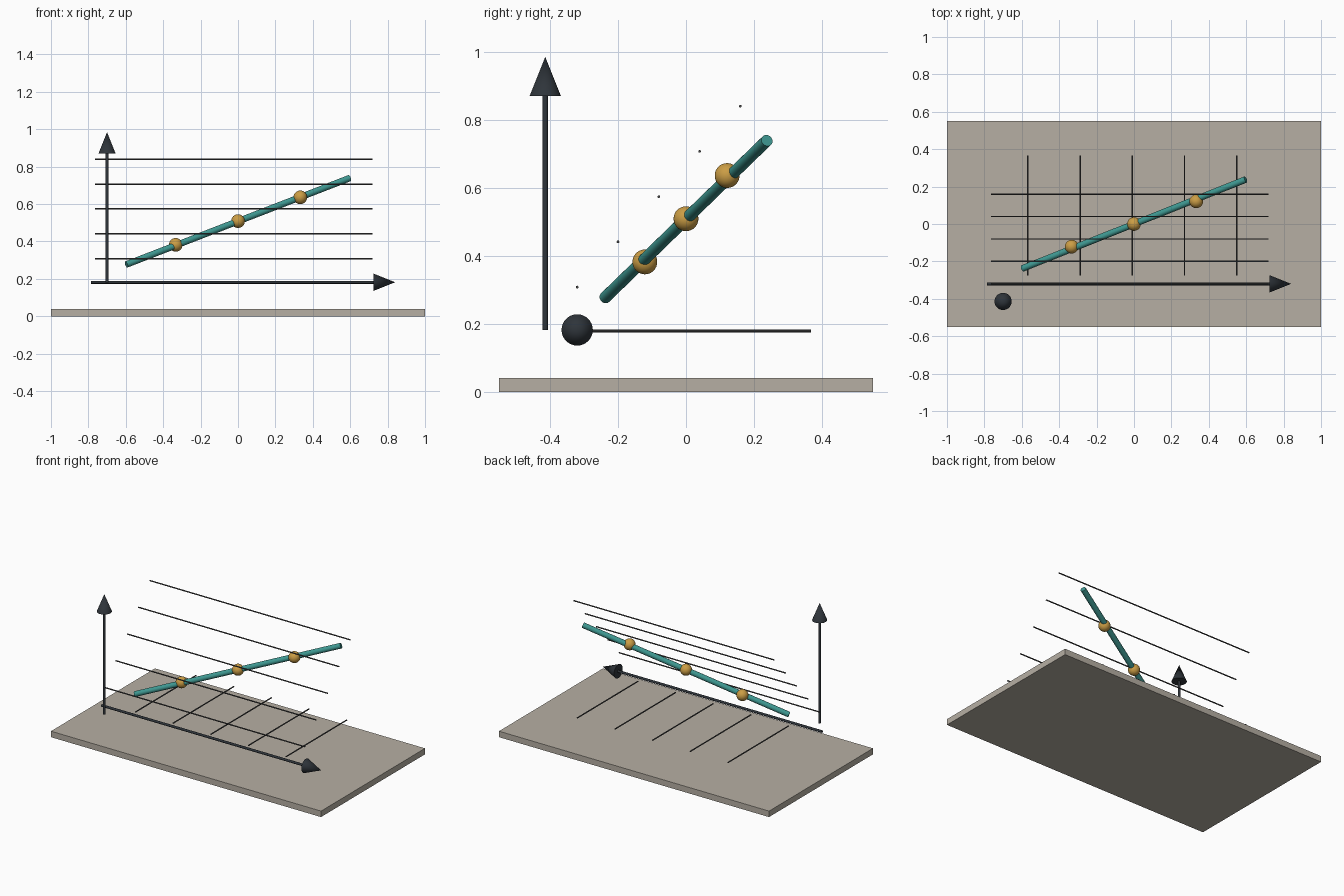
import bpy, math
from mathutils import Vector

if "Cube" in bpy.data.objects:
    bpy.data.objects.remove(bpy.data.objects["Cube"], do_unlink=True)


def material(name, rgb):
    m = bpy.data.materials.new(name)
    m.use_nodes = True
    color = (*rgb, 1)
    m.diffuse_color = color
    m.node_tree.nodes["Principled BSDF"].inputs["Base Color"].default_value = color
    return m


stone = material("warm grey", (0.47, 0.43, 0.37))
dark = material("dark slate", (0.028, 0.035, 0.043))
grey = material("line grey", (0.065, 0.065, 0.065))
teal = material("teal", (0.05, 0.32, 0.29))
gold = material("gold", (0.60, 0.34, 0.06))


def finish(name, mat, smooth=True):
    ob = bpy.context.object
    ob.name = name
    ob.data.materials.append(mat)
    if smooth:
        bpy.ops.object.shade_smooth_by_angle(angle=math.radians(35))
    return ob


def taper(name, start, end, r1, r2, mat, sides=24):
    """Round bar or cone running from start to end."""
    a, b = Vector(start), Vector(end)
    bpy.ops.mesh.primitive_cone_add(
        vertices=sides, radius1=r1, radius2=r2, depth=(b - a).length,
        location=(a + b) / 2, rotation=(b - a).to_track_quat('Z', 'Y').to_euler())
    return finish(name, mat)


def arrow(name, start, neck, tip):
    taper(name + "_shaft", start, neck, 0.008, 0.008, dark, 16)
    taper(name + "_head", neck, tip, 0.046, 0, dark, 32)


# Base plate
bpy.ops.mesh.primitive_cube_add(size=1, location=(0, 0, 0.02))
bpy.context.object.scale = (2, 1.1, 0.04)
bpy.ops.object.transform_apply(location=False, rotation=False, scale=True)
finish("base_plate", stone, smooth=False)

# Axis arrows
arrow("upright_axis", (-0.70, -0.414, 0.182), (-0.70, -0.414, 0.87), (-0.70, -0.414, 0.985))
arrow("level_axis", (-0.785, -0.32, 0.182), (0.725, -0.32, 0.182), (0.84, -0.32, 0.182))

# Grid lines: a level row across the depth and a rising row across the width
for i in range(5):
    x = -0.567 + 0.279 * i
    taper(f"floor_line_{i + 1}", (x, -0.275, 0.179), (x, 0.367, 0.179), 0.004, 0.004, grey, 10)
    y, z = -0.32 + 0.12 * i, 0.308 + 0.133 * i
    taper(f"rising_line_{i + 1}", (-0.765, y, z), (0.72, y, z), 0.004, 0.004, grey, 10)

# Slanted rod with three beads
taper("slanted_rod", (-0.597, -0.238, 0.277), (0.597, 0.238, 0.739), 0.0175, 0.0175, teal)
for side, label in ((-1, "lower"), (0, "middle"), (1, "upper")):
    bpy.ops.mesh.primitive_uv_sphere_add(
        segments=32, ring_count=16, radius=0.0365,
        location=(0.333 * side, 0.121 * side, 0.509 + 0.127 * side))
    finish(label + "_bead", gold)
